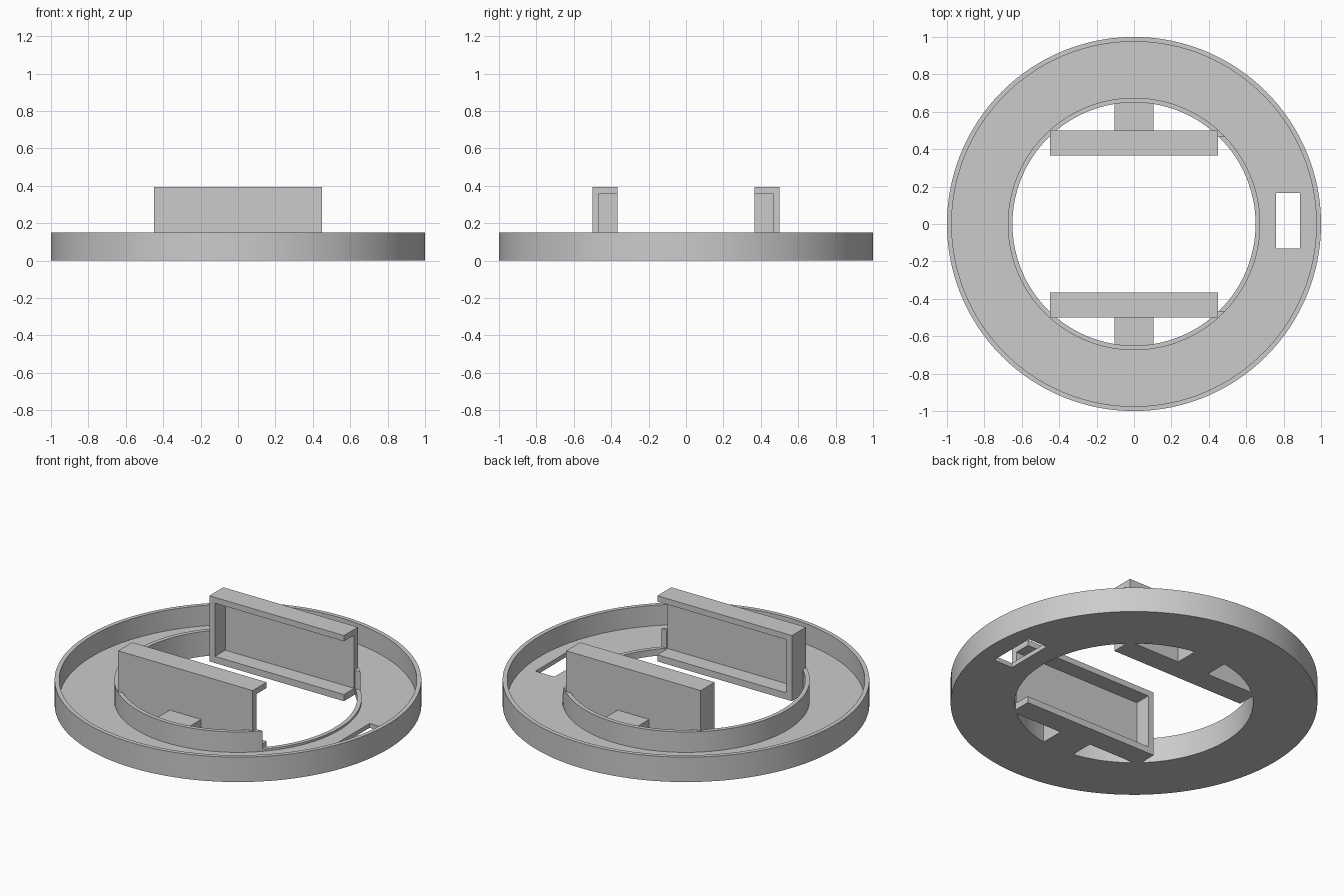
import bpy, bmesh, math
from mathutils import Vector, Matrix

if "Cube" in bpy.data.objects:
    bpy.data.objects.remove(bpy.data.objects["Cube"])

grey = bpy.data.materials.new("plain grey")
grey.use_nodes = True
COLOUR = (0.6, 0.6, 0.6, 1)
grey.diffuse_color = COLOUR
grey.node_tree.nodes["Principled BSDF"].inputs["Base Color"].default_value = COLOUR

SEGMENTS = 128
HEIGHT, FLOOR, WALL = 0.15, 0.027, 0.025
OUTER, INNER = 1.0, 0.65


def add_object(name, bm):
    bmesh.ops.recalc_face_normals(bm, faces=bm.faces)
    mesh = bpy.data.meshes.new(name)
    bm.to_mesh(mesh)
    bm.free()
    mesh.materials.append(grey)
    obj = bpy.data.objects.new(name, mesh)
    bpy.context.collection.objects.link(obj)
    return obj


def box(name, low, high):
    low, high = Vector(low), Vector(high)
    bm = bmesh.new()
    bmesh.ops.create_cube(bm, size=1, matrix=Matrix.Translation((low + high) / 2)
                          @ Matrix.Diagonal((*(high - low), 1)))
    return add_object(name, bm)


def lathe(name, profile):
    """Turn a closed (radius, height) profile around z."""
    bm = bmesh.new()
    rings = []
    for i in range(SEGMENTS):
        a = 2 * math.pi * i / SEGMENTS
        rings.append([bm.verts.new((r * math.cos(a), r * math.sin(a), z)) for r, z in profile])
    n = len(profile)
    for i, ring in enumerate(rings):
        following = rings[(i + 1) % SEGMENTS]
        for j in range(n):
            k = (j + 1) % n
            bm.faces.new((ring[j], following[j], following[k], ring[k]))
    return add_object(name, bm)


def cut(obj, *cutters):
    for cutter in cutters:
        mod = obj.modifiers.new("cut", 'BOOLEAN')
        mod.operation, mod.solver, mod.object = 'DIFFERENCE', 'EXACT', cutter
    graph = bpy.context.evaluated_depsgraph_get()
    mesh = bpy.data.meshes.new_from_object(obj.evaluated_get(graph))
    obj.modifiers.clear()
    obj.data = mesh


# Round tray: floor with an outer and an inner rim
tray = lathe("ring_tray", [
    (INNER, 0), (OUTER, 0), (OUTER, HEIGHT), (OUTER - WALL, HEIGHT),
    (OUTER - WALL, FLOOR), (INNER + WALL, FLOOR), (INNER + WALL, HEIGHT), (INNER, HEIGHT)])

# Sliding space between the holders, open towards +x, and the floor slot
slide_space = box("slide_cutter", (-0.41, -0.465, 0.04), (0.72, 0.465, 0.36))
floor_slot = box("slot_cutter", (0.76, -0.13, -0.1), (0.887, 0.165, 0.1))
cut(tray, slide_space, floor_slot)

# Upright pocketed holders and the tabs joining them to the inner rim
parts = [tray]
for name, side in (("front", -1), ("back", 1)):
    y0, y1 = sorted((side * 0.367, side * 0.5))
    holder = box(name + "_holder", (-0.448, y0, 0), (0.448, y1, 0.395))
    cut(holder, slide_space)
    y0, y1 = sorted((side * 0.5, side * 0.655))
    tab = box(name + "_tab", (-0.105, y0, 0), (0.105, y1, 0.13))
    parts += [holder, tab]

for cutter in (slide_space, floor_slot):
    bpy.data.objects.remove(cutter)

# Smooth round walls, crisp edges
bpy.ops.object.select_all(action='DESELECT')
for obj in parts:
    obj.select_set(True)
bpy.context.view_layer.objects.active = tray
bpy.ops.object.shade_smooth_by_angle(angle=math.radians(30))
